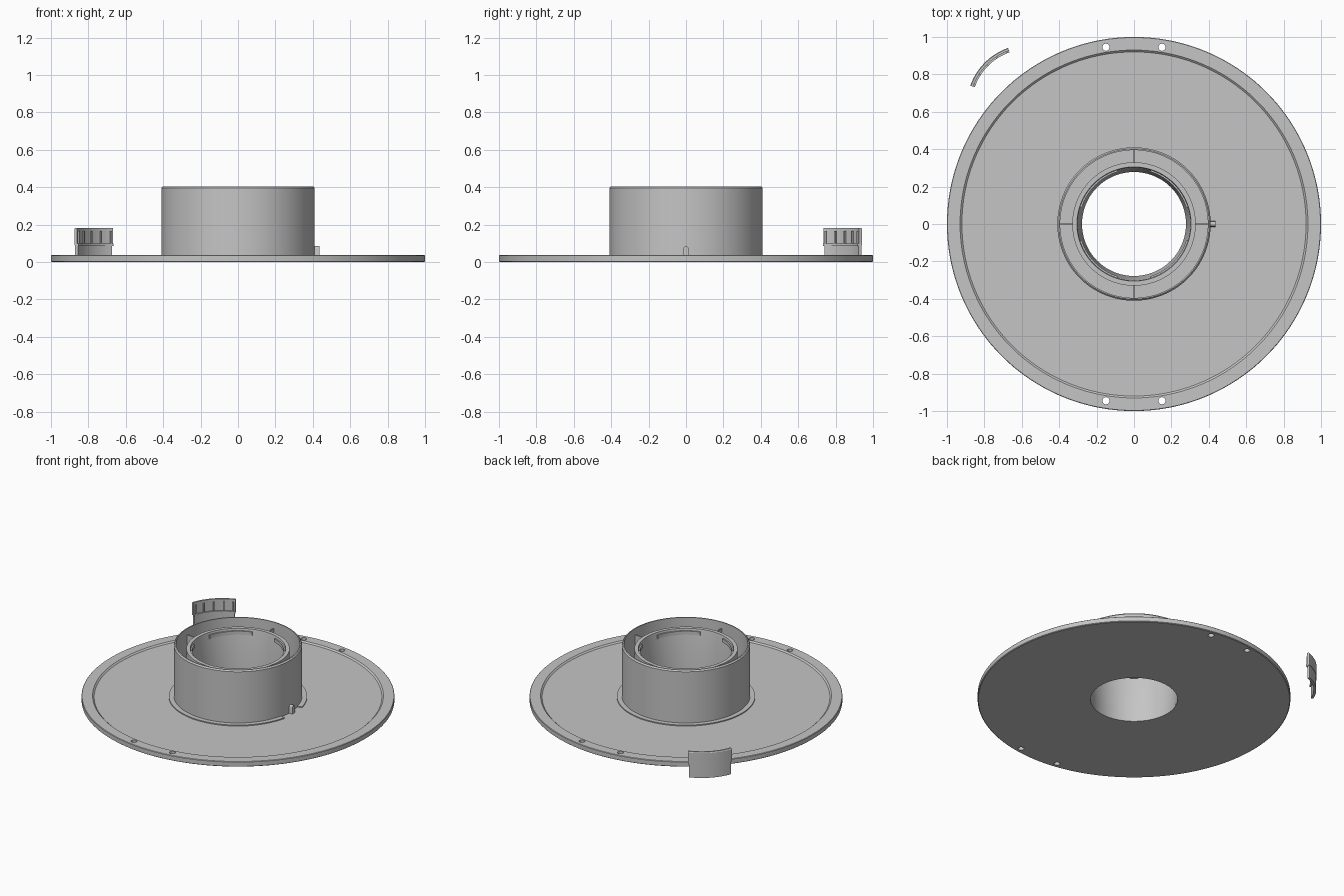
import bpy
import bmesh
from math import sin, cos, pi, radians
from mathutils import Matrix

if "Cube" in bpy.data.objects:
    bpy.data.objects.remove(bpy.data.objects["Cube"], do_unlink=True)

grey = bpy.data.materials.new("plain_grey")
grey.use_nodes = True
colour = (0.56, 0.56, 0.56, 1)
grey.diffuse_color = colour
grey.node_tree.nodes["Principled BSDF"].inputs["Base Color"].default_value = colour


def finish(bm, name):
    bmesh.ops.recalc_face_normals(bm, faces=bm.faces)
    mesh = bpy.data.meshes.new(name)
    bm.to_mesh(mesh)
    bm.free()
    mesh.materials.append(grey)
    obj = bpy.data.objects.new(name, mesh)
    bpy.context.collection.objects.link(obj)
    return obj


def smooth(obj):
    bpy.ops.object.select_all(action="DESELECT")
    obj.select_set(True)
    bpy.context.view_layer.objects.active = obj
    bpy.ops.object.shade_smooth_by_angle(angle=radians(30))


def sweep(name, profile, start=0, end=360, centre=(0, 0), steps=128):
    """Turn a closed (radius, height) profile about a vertical axis."""
    full = end - start >= 360
    bm = bmesh.new()
    rings = []
    for i in range(steps if full else steps + 1):
        a = radians(start + (end - start) * i / steps)
        rings.append([bm.verts.new((centre[0] + r * cos(a), centre[1] + r * sin(a), z))
                      for r, z in profile])
    n = len(profile)
    for i in range(steps):
        p, q = rings[i], rings[(i + 1) % len(rings)]
        for j in range(n):
            k = (j + 1) % n
            bm.faces.new((p[j], q[j], q[k], p[k]))
    if not full:
        bm.faces.new(rings[0])
        bm.faces.new(rings[-1])
    obj = finish(bm, name)
    smooth(obj)
    return obj


def band(r0, r1, z0, z1):
    return [(r0, z0), (r1, z0), (r1, z1), (r0, z1)]


def box(name, centre, size, angle=0):
    bm = bmesh.new()
    turn = Matrix.Rotation(radians(angle), 4, "Z")
    bmesh.ops.create_cube(bm, size=1, matrix=turn @ Matrix.Translation(centre)
                          @ Matrix.Diagonal((*size, 1)))
    return finish(bm, name)


# Round base plate with a raised rim
plate = sweep("base_plate", [(0.278, 0), (0.995, 0), (1, 0.004), (1, 0.034), (0.997, 0.037),
                             (0.93, 0.037), (0.92, 0.028), (0.278, 0.028)], steps=180)

# Four screw holes through the rim
bm = bmesh.new()
for x in (-0.15, 0.15):
    for y in (-0.945, 0.945):
        bmesh.ops.create_cone(bm, cap_ends=True, segments=24, radius1=0.019, radius2=0.019,
                              depth=0.2, matrix=Matrix.Translation((x, y, 0)))
cutter = finish(bm, "screw_hole_cutter")
cutter.hide_render = True
cutter.hide_viewport = True
cut = plate.modifiers.new("screw_holes", "BOOLEAN")
cut.object = cutter
cut.solver = "EXACT"

# Collar: outer wall, tapered inner sleeve and the ribs joining them
sweep("outer_wall", [(0.395, 0.02), (0.41, 0.02), (0.41, 0.396), (0.402, 0.405), (0.395, 0.405)])
sweep("inner_sleeve", [(0.278, 0.01), (0.33, 0.02), (0.33, 0.37), (0.305, 0.37),
                       (0.302, 0.355), (0.278, 0.028)])
for angle in range(0, 360, 90):
    box("collar_rib", (0.362, 0, 0.19), (0.075, 0.008, 0.34), angle)
    sweep("sleeve_lug", band(0.293, 0.308, 0.33, 0.355), angle + 17, angle + 73, steps=24)

# Low step round the collar, open beside the locating tab
sweep("collar_step", band(0.405, 0.442, 0.02, 0.035), 13, 347)

# Locating tab with a rounded top
bm = bmesh.new()
outline = [(-0.016, 0.02), (0.016, 0.02)]
outline += [(0.014 * cos(a * pi / 8), 0.071 + 0.014 * sin(a * pi / 8)) for a in range(9)]
face = bm.faces.new([bm.verts.new((0.4, y, z)) for y, z in outline])
new = bmesh.ops.extrude_face_region(bm, geom=[face])["geom"]
bmesh.ops.translate(bm, vec=(0.035, 0, 0),
                    verts=[v for v in new if isinstance(v, bmesh.types.BMVert)])
smooth(finish(bm, "locating_tab"))

# Loose curved clip standing beside the plate
spot = (-0.564, 0.63)
sweep("clip_lower", band(0.312, 0.328, 0, 0.09), 110.5, 159.5, spot, 24)
sweep("clip_upper", [(0.314, 0.09), (0.33, 0.09), (0.33, 0.176), (0.326, 0.182), (0.314, 0.182)],
      109.4, 160.6, spot, 24)
sweep("clip_ledge", band(0.305, 0.316, 0.086, 0.1), 109.4, 160.6, spot, 24)
for angle in (112, 123, 135, 147, 158):
    sweep("clip_rib", band(0.305, 0.316, 0.1, 0.165), angle - 0.8, angle + 0.8, spot, 2)
